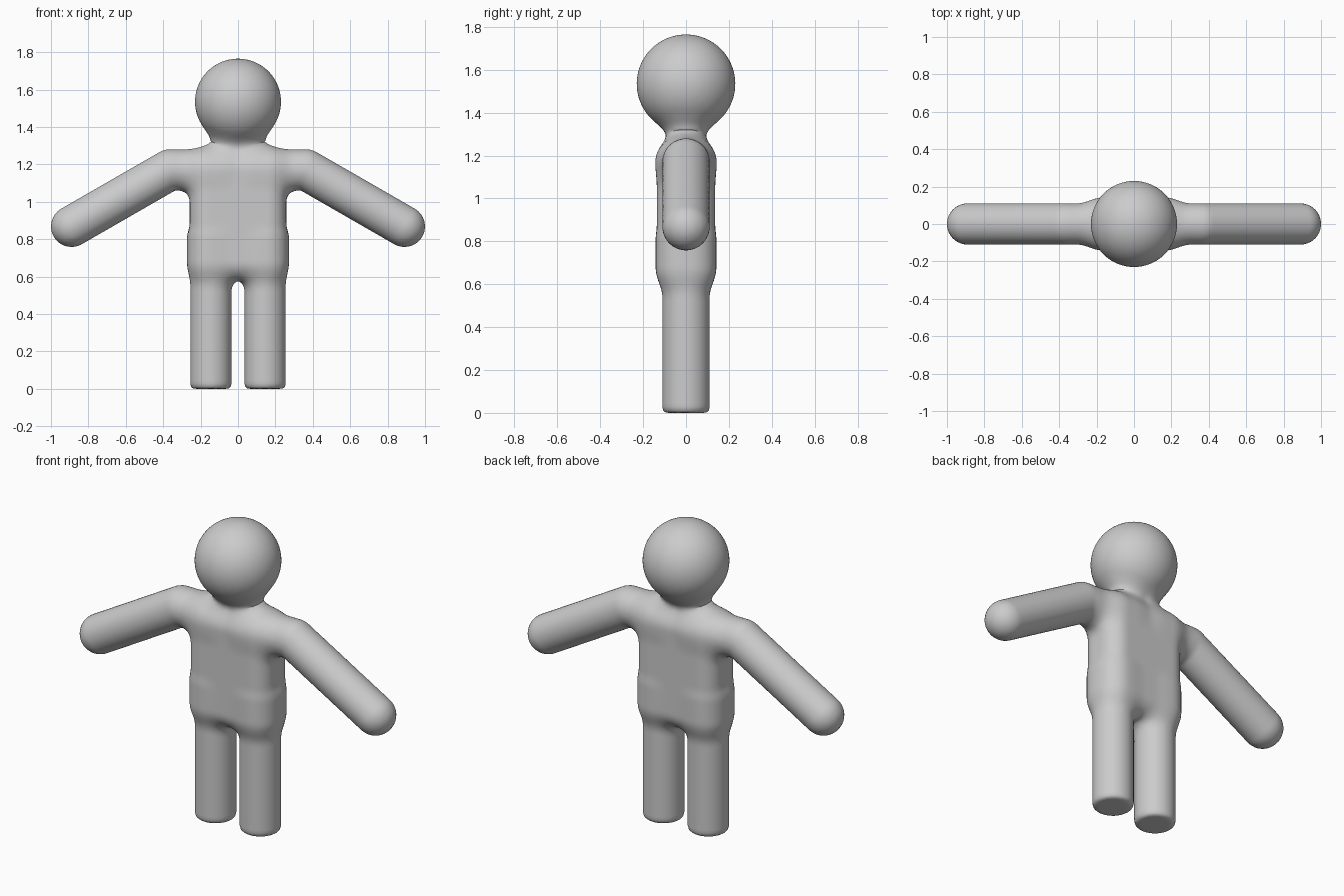
import bpy, bmesh, math
from mathutils import Vector, Matrix

if "Cube" in bpy.data.objects:
    bpy.data.objects.remove(bpy.data.objects["Cube"])

# Key measurements
HEAD_C, HEAD_R = Vector((0, 0, 1.535)), 0.23
TORSO_C, TORSO_H, TORSO_R = Vector((0, 0, 0.925)), Vector((0.258, 0.136, 0.345)), 0.1
LIMB_R = 0.11
SHOULDER, ELBOW, HAND = Vector((0.1, 0, 1.17)), Vector((0.365, 0, 1.17)), Vector((0.89, 0, 0.868))
LEG_X, LEG_TOP, LEG_ROUND = 0.145, 0.83, 0.025


# Distance to each part, on the mirrored +x half
def rounded_box(p):
    q = [abs(p[i] - TORSO_C[i]) - TORSO_H[i] + TORSO_R for i in range(3)]
    return math.hypot(*(max(v, 0) for v in q)) + min(max(q), 0) - TORSO_R


def capsule(p, a, b):
    ab = b - a
    t = min(max((p - a).dot(ab) / ab.length_squared, 0), 1)
    return (p - a - ab * t).length - LIMB_R


def leg_distance(p):
    r = math.hypot(p.x - LEG_X, p.y) - LIMB_R + LEG_ROUND
    h = abs(p.z - LEG_TOP / 2) - LEG_TOP / 2 + LEG_ROUND
    return math.hypot(max(r, 0), max(h, 0)) + min(max(r, h), 0) - LEG_ROUND


def blend(a, b, k):
    h = max(k - abs(a - b), 0) / k
    return min(a, b) - h * h * k / 4


def figure(p):
    p = Vector((abs(p.x), p.y, p.z))
    d = rounded_box(p)
    arm = min(capsule(p, SHOULDER, ELBOW), capsule(p, ELBOW, HAND))
    d = blend(d, arm, 0.07)
    d = blend(d, leg_distance(p), 0.065)
    return blend(d, (p - HEAD_C).length - HEAD_R, 0.12)


# Rough parts, later fused into one skin
bm = bmesh.new()


def ball(c, r):
    bmesh.ops.create_uvsphere(bm, u_segments=32, v_segments=16, radius=r,
                              matrix=Matrix.Translation(c))


def rod(a, b, r):
    d = b - a
    m = Matrix.Translation((a + b) / 2) @ d.to_track_quat('Z', 'Y').to_matrix().to_4x4()
    bmesh.ops.create_cone(bm, cap_ends=True, segments=32, radius1=r, radius2=r,
                          depth=d.length, matrix=m)


ball(HEAD_C, HEAD_R)
rod(Vector((0, 0, 1.1)), Vector((0, 0, 1.5)), 0.1)  # neck
bmesh.ops.create_cube(bm, size=2, matrix=Matrix.Translation(TORSO_C)
                      @ Matrix.Diagonal((*(TORSO_H - Vector((0.02, 0.02, 0.0))), 1)))
for s in (-1, 1):
    flip = Vector((s, 1, 1))
    a, b, c = SHOULDER * flip, ELBOW * flip, HAND * flip
    rod(a, b, LIMB_R)
    rod(b, c, LIMB_R)
    ball(b, LIMB_R)
    ball(c, LIMB_R)
    rod(Vector((s * LEG_X, 0, 0)), Vector((s * LEG_X, 0, LEG_TOP)), LIMB_R)

mesh = bpy.data.meshes.new("body")
bm.to_mesh(mesh)
bm.free()
body = bpy.data.objects.new("body", mesh)
bpy.context.collection.objects.link(body)
remesh = body.modifiers.new("fuse", 'REMESH')
remesh.mode = 'VOXEL'
remesh.voxel_size = 0.018
fused = bpy.data.meshes.new_from_object(body.evaluated_get(bpy.context.evaluated_depsgraph_get()))
body.modifiers.clear()
body.data = fused

# Pull the fused skin onto the smoothly blended figure
bm = bmesh.new()
bm.from_mesh(fused)
E = 0.002
AXES = [Vector((E, 0, 0)), Vector((0, E, 0)), Vector((0, 0, E))]


def settle(steps):
    for v in bm.verts:
        for _ in range(steps):
            d = figure(v.co)
            if abs(d) < 0.0003:
                break
            g = Vector([(figure(v.co + e) - figure(v.co - e)) / (2 * E) for e in AXES])
            v.co -= g * (max(-0.03, min(0.03, d)) / max(g.length_squared, 0.3))


settle(4)
for _ in range(2):
    bmesh.ops.smooth_vert(bm, verts=bm.verts, factor=0.5,
                          use_axis_x=True, use_axis_y=True, use_axis_z=True)
settle(3)
bmesh.ops.recalc_face_normals(bm, faces=bm.faces)
for f in bm.faces:
    f.smooth = True
bm.to_mesh(fused)
bm.free()

# Plain grey
grey = bpy.data.materials.new("light grey")
grey.diffuse_color = (0.6, 0.6, 0.6, 1)
grey.use_nodes = True
grey.node_tree.nodes["Principled BSDF"].inputs["Base Color"].default_value = grey.diffuse_color
fused.materials.clear()
fused.materials.append(grey)
